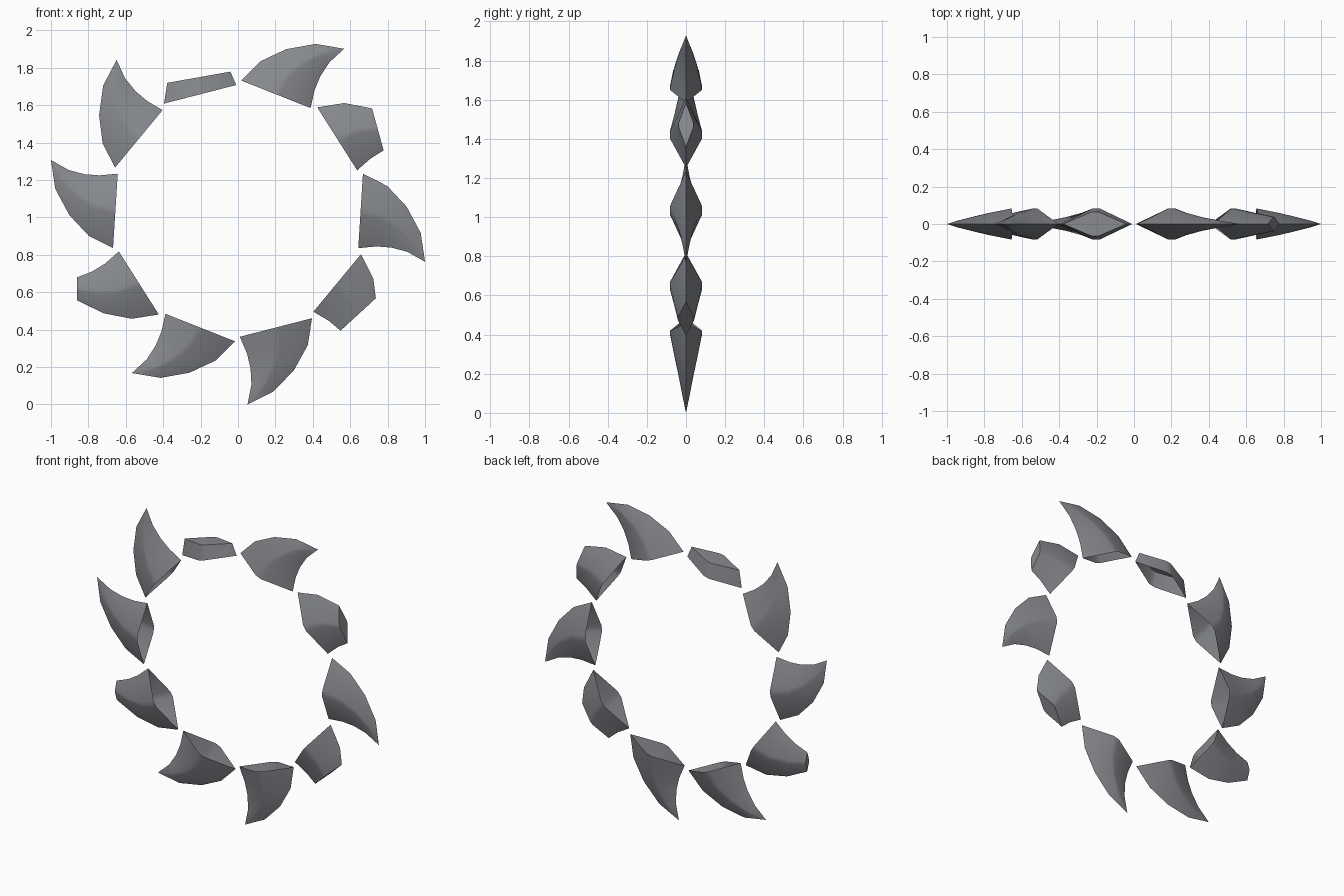
import bpy, bmesh, math

if "Cube" in bpy.data.objects:
    bpy.data.objects.remove(bpy.data.objects["Cube"])

CENTRE_Z = 1.035
# One blade in the x-z plane, pointing along +x: leading and trailing edges
LEAD = [(0.668, 0.199), (0.798, 0.133), (0.902, 0.022), (0.977, -0.118), (1.0, -0.272)]
TRAIL = [(0.643, -0.199), (0.74, -0.19), (0.82, -0.196), (0.906, -0.219), (1.0, -0.272)]
THICK = [0.083, 0.06, 0.038, 0.018, 0.0]

steel = bpy.data.materials.new("steel_grey")
steel.diffuse_color = (0.24, 0.25, 0.27, 1)
steel.use_nodes = True
steel.node_tree.nodes["Principled BSDF"].inputs["Base Color"].default_value = steel.diffuse_color


def lerp(a, b, t):
    return tuple(p + (q - p) * t for p, q in zip(a, b))


def along(points, t):
    i = min(int(t), 3)
    return lerp(points[i], points[i + 1], t - i)


def blade(name, degrees, cut=None):
    """Loft a diamond section along the blade; cut = where the tip is broken off."""
    end = cut or (4, 4)
    n = math.ceil(max(end))
    steps = [(i, i) for i in range(n)] + [end]
    c, s = math.cos(math.radians(degrees)), math.sin(math.radians(degrees))
    bm = bmesh.new()
    rings = []
    for tl, tt in steps:
        a, b = along(LEAD, tl), along(TRAIL, tt)
        y = along([(v,) for v in THICK], (tl + tt) / 2)[0]
        ring = []
        # narrow flat ridge on the front and back
        for u, side in [(0, 0), (0.45, -1), (0.55, -1), (1, 0), (0.55, 1), (0.45, 1)]:
            x, z = lerp(a, b, u)
            ring.append(bm.verts.new((c * x - s * z, side * y, CENTRE_Z + s * x + c * z)))
        rings.append(ring)
    for r0, r1 in zip(rings, rings[1:]):
        for j in range(6):
            k = (j + 1) % 6
            bm.faces.new((r0[j], r0[k], r1[k], r1[j]))
    if cut:
        bm.faces.new(rings[-1])          # flat broken end
    bmesh.ops.remove_doubles(bm, verts=bm.verts, dist=0.0005)
    me = bpy.data.meshes.new(name)
    bm.to_mesh(me)
    bm.free()
    me.materials.append(steel)
    ob = bpy.data.objects.new(name, me)
    bpy.context.collection.objects.link(ob)
    bpy.ops.object.select_all(action='DESELECT')
    ob.select_set(True)
    bpy.context.view_layer.objects.active = ob
    bpy.ops.object.shade_smooth_by_angle(angle=math.radians(30))


# Ten blades in a ring, four of them broken short
BROKEN = {36: (2, 2), 108: (0.77, 0.8), 216: (3, 3), 324: (1.7, 2)}
for i in range(10):
    deg = i * 36
    cut = BROKEN.get(deg)
    blade(f"{'broken_blade' if cut else 'blade'}_{i + 1}", deg, cut)
